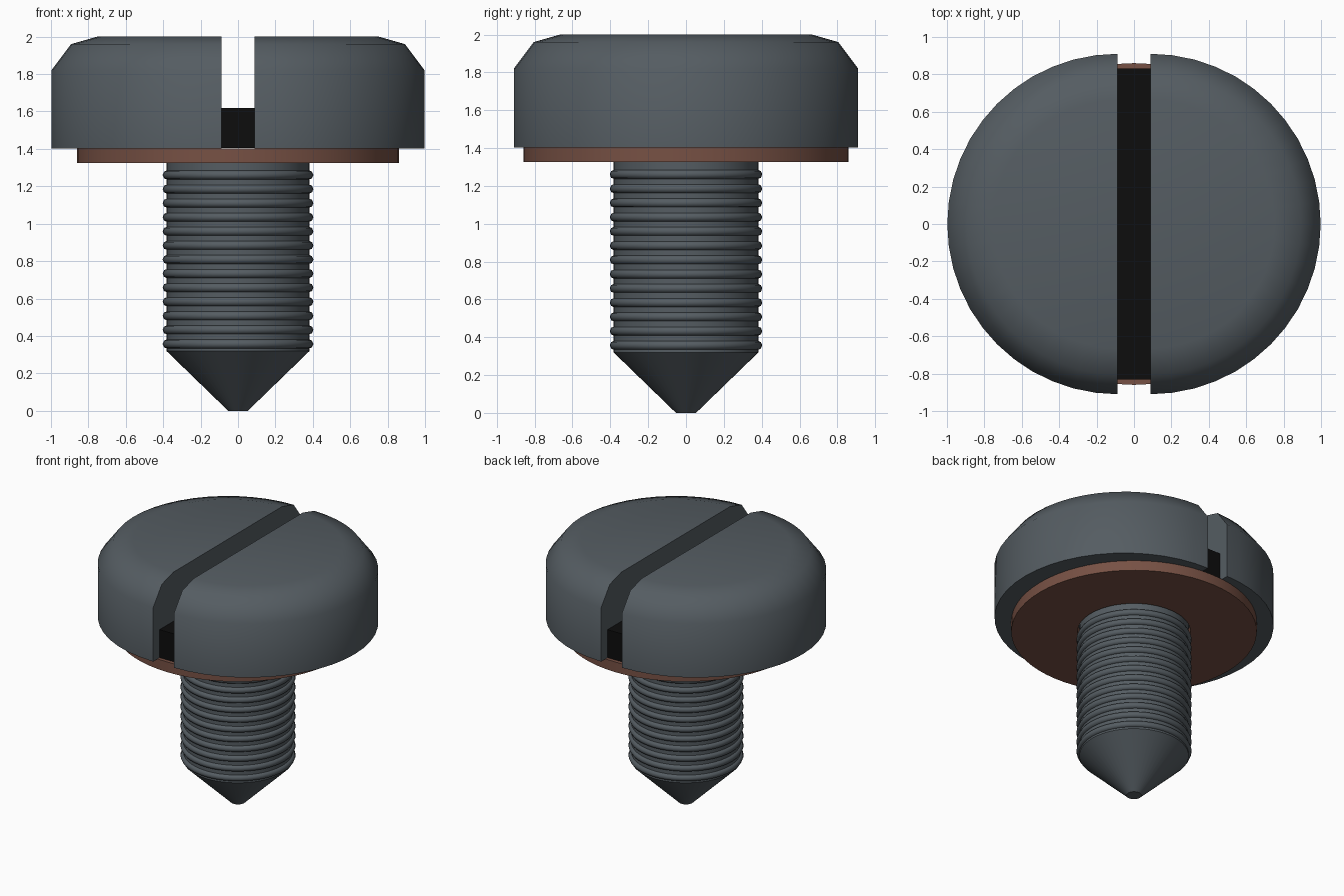
import bpy, bmesh, math

if "Cube" in bpy.data.objects:
    bpy.data.objects.remove(bpy.data.objects["Cube"])


def material(name, rgb):
    m = bpy.data.materials.new(name)
    m.diffuse_color = (*rgb, 1)
    m.use_nodes = True
    m.node_tree.nodes["Principled BSDF"].inputs["Base Color"].default_value = m.diffuse_color
    return m


STEEL = material("dark steel", (0.090, 0.108, 0.122))
COPPER = material("copper brown", (0.185, 0.082, 0.058))
BLACK = material("slot black", (0.004, 0.004, 0.004))


def finish(name, bm, mat, angle=35):
    bmesh.ops.remove_doubles(bm, verts=bm.verts, dist=1e-5)
    bmesh.ops.recalc_face_normals(bm, faces=bm.faces)
    me = bpy.data.meshes.new(name)
    bm.to_mesh(me)
    bm.free()
    me.materials.append(mat)
    ob = bpy.data.objects.new(name, me)
    bpy.context.collection.objects.link(ob)
    bpy.context.view_layer.objects.active = ob
    ob.select_set(True)
    bpy.ops.object.shade_smooth_by_angle(angle=math.radians(angle))
    ob.select_set(False)
    return ob


def lathe(name, profile, mat, steps=48, closed=False, angle=35):
    """Revolve an (r, z) profile around the z axis."""
    bm = bmesh.new()
    vs = [bm.verts.new((r, 0, z)) for r, z in profile]
    n = len(vs)
    es = [bm.edges.new((vs[i], vs[(i + 1) % n])) for i in range(n if closed else n - 1)]
    bmesh.ops.spin(bm, geom=vs + es, cent=(0, 0, 0), axis=(0, 0, 1),
                   angle=math.tau, steps=steps, use_merge=True)
    return finish(name, bm, mat, angle)


# Head halves: half discs pushed apart to leave the slot
HEAD = [(0, 1.403), (0.91, 1.403), (0.91, 1.82), (0.805, 1.96), (0.665, 2.0), (0, 2.0)]
for name, side in (("head_right", 1), ("head_left", -1)):
    bm = bmesh.new()
    vs = [bm.verts.new((0, -r, z)) for r, z in HEAD]
    es = [bm.edges.new((vs[i], vs[i + 1])) for i in range(len(vs) - 1)]
    bmesh.ops.spin(bm, geom=vs + es, cent=(0, 0, 0), axis=(0, 0, 1),
                   angle=math.pi * side, steps=24)
    bmesh.ops.remove_doubles(bm, verts=bm.verts, dist=1e-5)
    bmesh.ops.holes_fill(bm, edges=[e for e in bm.edges if e.is_boundary], sides=0)
    bmesh.ops.translate(bm, verts=bm.verts, vec=(0.088 * side, 0, 0))
    finish(name, bm, STEEL, 50)

# Black slot floor
bm = bmesh.new()
bmesh.ops.create_cube(bm, size=1)
for v in bm.verts:
    v.co = (v.co.x * 0.176, v.co.y * 1.665, 1.512 + v.co.z * 0.216)
finish("slot_floor", bm, BLACK)

# Washer ring
lathe("washer", [(0.395, 1.325), (0.86, 1.325), (0.86, 1.403), (0.395, 1.403)],
      COPPER, 64, closed=True)

# Shank with blunt conical tip
lathe("shank", [(0, 0), (0.053, 0), (0.383, 0.32), (0.383, 1.40), (0, 1.40)], STEEL)

# Thread rings
for i in range(13):
    z = 0.357 + i * 0.0753
    ring = [(0.378 + 0.025 * math.cos(a), z + 0.025 * math.sin(a))
            for a in (math.tau * k / 8 for k in range(8))]
    lathe(f"thread_ring_{i + 1}", ring, STEEL, closed=True, angle=50)
